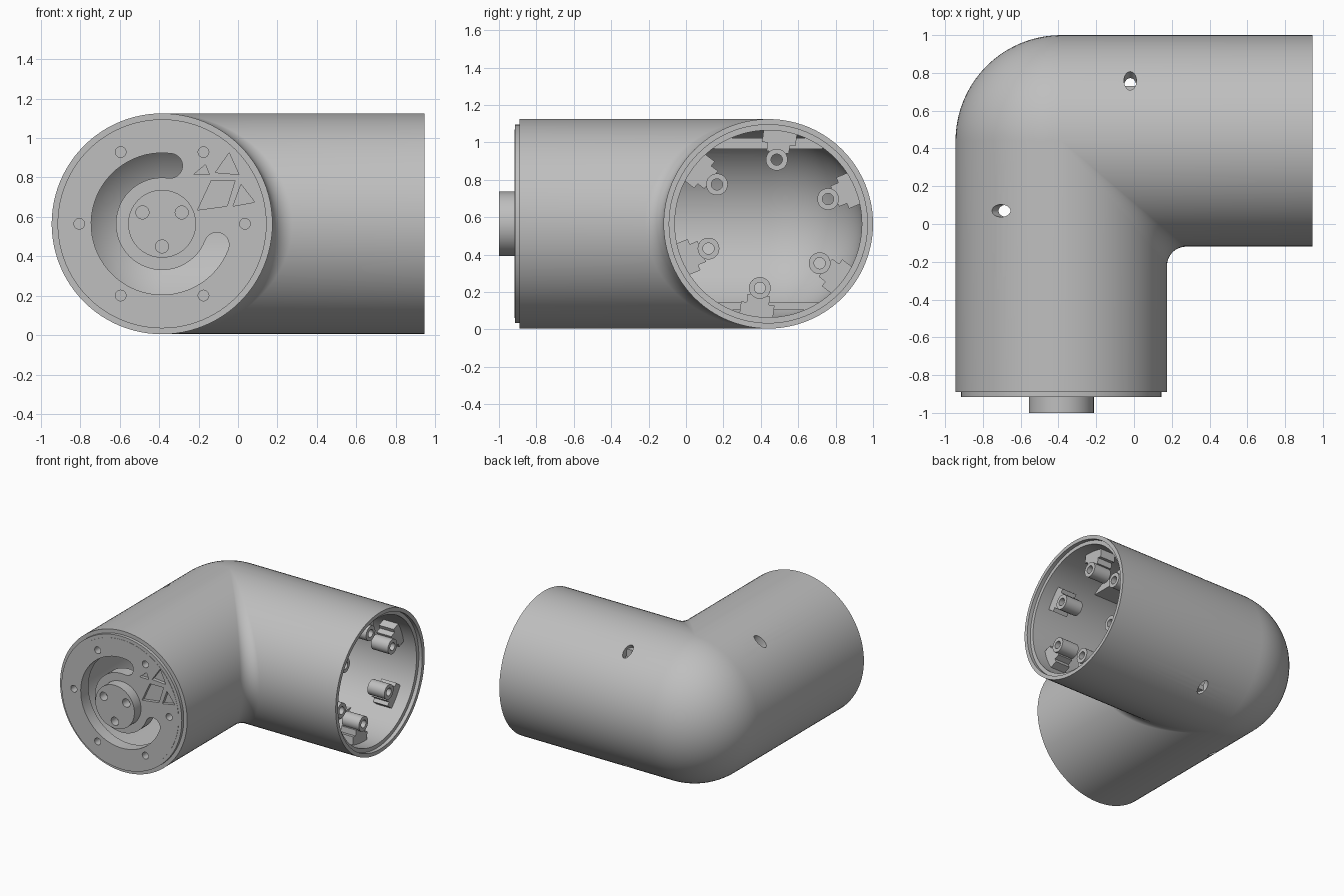
import bpy, bmesh
from math import sin, cos, pi, radians, hypot
from mathutils import Vector

cube = bpy.data.objects.get("Cube")
if cube:
    bpy.data.objects.remove(cube, do_unlink=True)

CX, CY, CZ = -0.385, 0.44, 0.565      # elbow joint where both tube axes meet
FRONT, END = -0.915, 0.945            # front lip plane, open end plane
R, LIP, BORE = 0.56, 0.53, 0.50
SEG, STEPS = 96, 20

grey = bpy.data.materials.new("plastic_grey")
grey.use_nodes = True
grey.diffuse_color = (0.52, 0.52, 0.52, 1)
grey.node_tree.nodes["Principled BSDF"].inputs["Base Color"].default_value = grey.diffuse_color


def front_map(u, v, w):
    return Vector((CX + u, w, CZ + v))


def end_map(u, v, w):
    return Vector((w, CY + u, CZ + v))


def finish(name, bm):
    bmesh.ops.remove_doubles(bm, verts=bm.verts, dist=1e-5)
    bmesh.ops.recalc_face_normals(bm, faces=bm.faces)
    mesh = bpy.data.meshes.new(name)
    bm.to_mesh(mesh)
    bm.free()
    mesh.materials.append(grey)
    obj = bpy.data.objects.new(name, mesh)
    bpy.context.collection.objects.link(obj)
    return obj


def prism(name, points, w0, w1, place):
    """Extrude a 2D outline between two depths."""
    bm = bmesh.new()
    a = [bm.verts.new(place(u, v, w0)) for u, v in points]
    b = [bm.verts.new(place(u, v, w1)) for u, v in points]
    bm.faces.new(a)
    bm.faces.new(b[::-1])
    for i in range(len(a)):
        j = (i + 1) % len(a)
        bm.faces.new((a[i], a[j], b[j], b[i]))
    return finish(name, bm)


def ring_loop(name, rings):
    """Skin a closed cycle of rings."""
    bm = bmesh.new()
    loops = [[bm.verts.new(p) for p in ring] for ring in rings]
    for k, a in enumerate(loops):
        b = loops[(k + 1) % len(loops)]
        for i in range(len(a)):
            j = (i + 1) % len(a)
            bm.faces.new((a[i], a[j], b[j], b[i]))
    return finish(name, bm)


def circle(r, u=0, v=0, n=32, squash=1):
    return [(u + r * cos(2 * pi * i / n), v + squash * r * sin(2 * pi * i / n)) for i in range(n)]


def polar(r, deg):
    return r * cos(radians(deg)), r * sin(radians(deg))


def cut(target, cutters):
    bpy.context.view_layer.objects.active = target
    for c in cutters:
        mod = target.modifiers.new("cut", "BOOLEAN")
        mod.operation = "DIFFERENCE"
        mod.solver = "EXACT"
        mod.object = c
        bpy.ops.object.modifier_apply(modifier=mod.name)
        bpy.data.objects.remove(c, do_unlink=True)


def smooth(obj):
    bpy.ops.object.select_all(action="DESELECT")
    obj.select_set(True)
    bpy.context.view_layer.objects.active = obj
    bpy.ops.object.shade_smooth_by_angle(angle=radians(30))


# Elbow shell: ball outside the bend, small fillet inside it
def bend(r):
    rings = []
    for s in range(STEPS + 1):
        a = pi - pi / 2 * s / STEPS
        ring = []
        for u, v in circle(r, n=SEG):
            rad = 0.18 * u if u > 0 else -u
            off = u + rad if u > 0 else 0
            ring.append(Vector((CX + off + rad * cos(a), CY - off + rad * sin(a), CZ + v)))
        rings.append(ring)
    return rings


def front_ring(r, y):
    return [front_map(u, v, y) for u, v in circle(r, n=SEG)]


def end_ring(r, x):
    return [end_map(-u, v, x) for u, v in circle(r, n=SEG)]


shell = ring_loop("elbow_shell",
    [front_ring(BORE, FRONT), front_ring(LIP, FRONT), front_ring(LIP, -0.89), front_ring(R, -0.89)]
    + bend(R)
    + [end_ring(R, END), end_ring(LIP, END), end_ring(LIP, END - 0.03), end_ring(BORE, END - 0.03)]
    + bend(BORE)[::-1])

# Oval holes through the wall, above and below on each arm
side, rise = 0.32 / R, 0.46 / R
ovals = []
for sz in (1, -1):
    ovals.append(prism("oval_cutter", circle(0.033, squash=1.8), 0.4, 0.65,
        lambda u, v, w: Vector((-0.02 + u, CY + v * rise + w * side, CZ + sz * (w * rise - v * side)))))
    ovals.append(prism("oval_cutter", circle(0.033, squash=1.8), 0.4, 0.65,
        lambda u, v, w: Vector((CX - v * rise - w * side, 0.07 + u, CZ + sz * (w * rise - v * side)))))
cut(shell, ovals)
smooth(shell)

# Front plate with a curved slot, screw holes and truss pockets
plate = prism("front_plate", circle(0.503, n=SEG), FRONT - 0.002, -0.82, front_map)
mid, half, start, stop = 0.297, 0.0625, 82, 339
slot = [polar(mid + half, start + (stop - start) * i / 48) for i in range(49)]
eu, ev = polar(mid, stop)
slot += [(eu + p[0], ev + p[1]) for p in (polar(half, stop + 15 * i) for i in range(1, 12))]
slot += [polar(mid - half, stop - (stop - start) * i / 48) for i in range(49)]
eu, ev = polar(mid, start)
slot += [(eu + p[0], ev + p[1]) for p in (polar(half, start + 180 + 15 * i) for i in range(1, 12))]
cutters = [prism("slot_cutter", slot, -1.0, -0.7, front_map)]
for k in range(6):
    cutters.append(prism("hole_cutter", circle(0.027, *polar(0.42, 60 * k)), -1.0, -0.85, front_map))
pockets = [
    [(0.16, 0.25), (0.22, 0.30), (0.24, 0.25)],
    [(0.25, 0.22), (0.37, 0.22), (0.33, 0.09), (0.18, 0.07)],
    [(0.27, 0.26), (0.34, 0.36), (0.39, 0.25)],
    [(0.40, 0.20), (0.47, 0.11), (0.36, 0.09)],
]
for outline in pockets:
    cutters.append(prism("pocket_cutter", outline, -1.0, -0.89, front_map))
cut(plate, cutters)
smooth(plate)

# Round hub with three blind holes
hub = prism("front_hub", circle(0.172, n=64), -1.0, -0.9, front_map)
cut(hub, [prism("hub_cutter", circle(0.033, *polar(0.115, a)), -1.1, -0.93, front_map)
          for a in (30, 150, 270)])
smooth(hub)

# Six screw lugs inside the open end
for k in range(6):
    ang = 22.5 + 60 * k
    c, s = polar(1, ang)
    bu, bv = polar(0.346, ang)
    boss = ring_loop(f"screw_boss_{k + 1}",
        [[end_map(u, v, w) for u, v in circle(r, bu, bv)]
         for r, w in ((0.03, 0.83), (0.058, 0.83), (0.058, 0.68), (0.03, 0.68))])
    smooth(boss)
    outline = [(0.385, -0.06), (0.43, -0.06), (0.43, -0.09), (0.51, -0.09),
               (0.51, 0.09), (0.43, 0.09), (0.43, 0.06), (0.385, 0.06)]
    prism(f"lug_block_{k + 1}", [(r * c - t * s, r * s + t * c) for r, t in outline],
          0.68, 0.81, end_map)

# Flat pads inside the horizontal arm
for label, z0, z1 in (("upper", 0.40, 0.46), ("lower", -0.46, -0.42)):
    prism(f"{label}_inner_pad", [(-0.29, z0), (0.29, z0), (0.29, z1), (-0.29, z1)],
          -0.2, 0.5, end_map)
